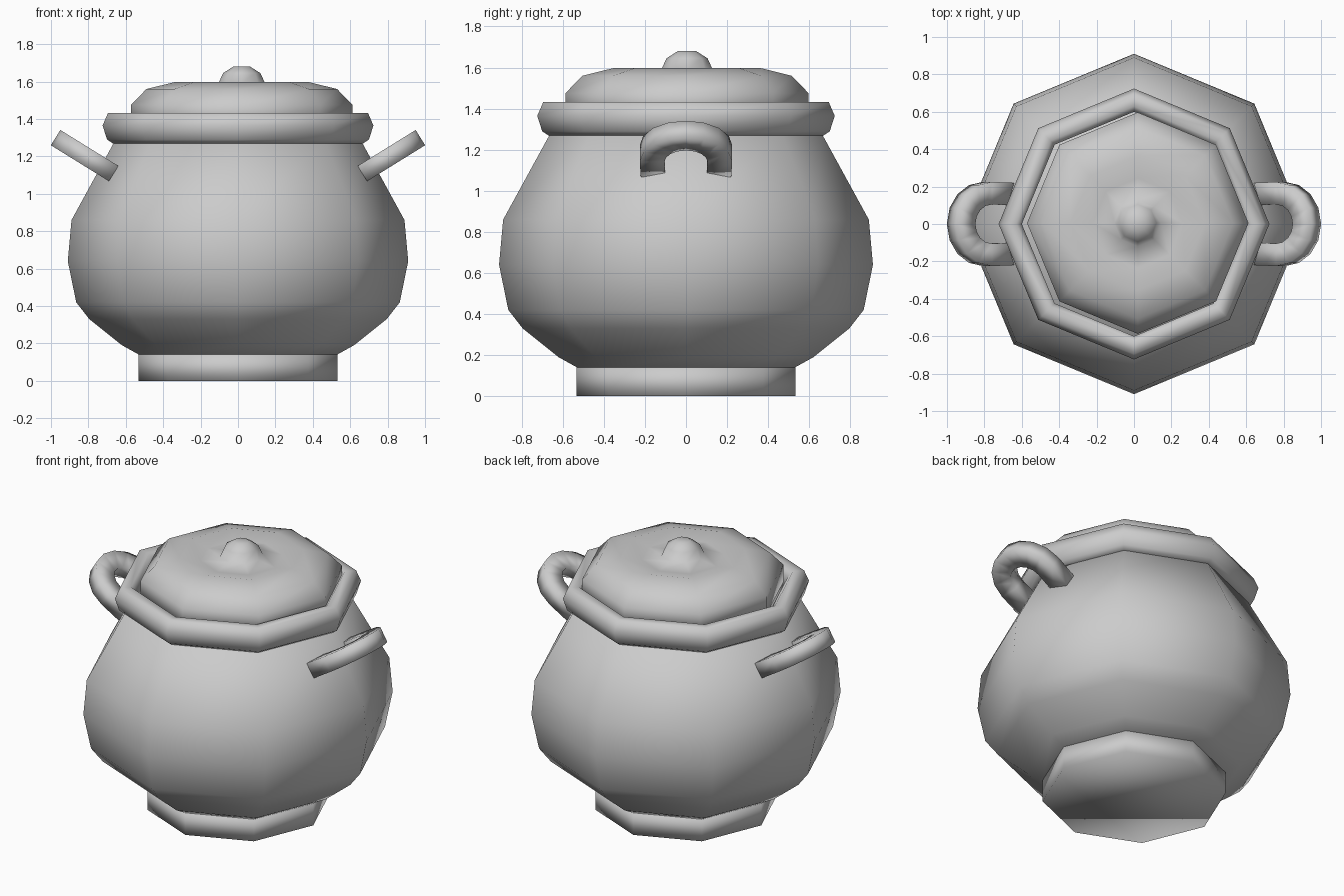
import bpy, bmesh, math
from mathutils import Vector

if "Cube" in bpy.data.objects:
    bpy.data.objects.remove(bpy.data.objects["Cube"])

grey = bpy.data.materials.new("clay_grey")
grey.diffuse_color = (0.6, 0.6, 0.6, 1)
grey.use_nodes = True
grey.node_tree.nodes["Principled BSDF"].inputs["Base Color"].default_value = grey.diffuse_color


def finish(name, bm):
    bmesh.ops.recalc_face_normals(bm, faces=bm.faces)
    for f in bm.faces:
        f.smooth = True
    mesh = bpy.data.meshes.new(name)
    bm.to_mesh(mesh)
    bm.free()
    mesh.materials.append(grey)
    ob = bpy.data.objects.new(name, mesh)
    bpy.context.collection.objects.link(ob)
    return ob


def bridge(bm, a, b):
    n = len(a)
    for i in range(n):
        bm.faces.new((a[i], a[(i + 1) % n], b[(i + 1) % n], b[i]))


def lathe(name, profile, centre=(0, 0), closed=False, sides=8):
    """Turn (radius, z) points around an upright axis, corners on the axes."""
    bm = bmesh.new()
    rings = []
    for r, z in profile:
        rings.append([bm.verts.new((centre[0] + r * math.cos(math.tau * i / sides),
                                    centre[1] + r * math.sin(math.tau * i / sides), z))
                      for i in range(sides)])
    for a, b in zip(rings, rings[1:]):
        bridge(bm, a, b)
    if closed:
        bridge(bm, rings[-1], rings[0])
    else:
        bm.faces.new(rings[0])
        bm.faces.new(rings[-1])
    return finish(name, bm)


# Foot ring under the pot
lathe("foot", [(0.532, 0), (0.532, 0.14)])

# Round belly
lathe("body", [(0.53, 0.14), (0.62, 0.19), (0.795, 0.33), (0.865, 0.42),
               (0.91, 0.64), (0.89, 0.86), (0.66, 1.28)])

# Thick collar around the mouth
lathe("rim", [(0.60, 1.27), (0.67, 1.27), (0.70, 1.29), (0.724, 1.365),
              (0.695, 1.432), (0.63, 1.432), (0.60, 1.40)], closed=True)

# Lid with a shallow dip rising into the knob, sitting slightly off centre
lathe("lid", [(0.592, 1.36), (0.592, 1.475), (0.51, 1.56), (0.36, 1.597),
              (0.24, 1.572), (0.125, 1.59), (0.10, 1.645), (0.045, 1.68)],
      centre=(0.02, 0.005))


# Looped side handles, tilted upward
def handle(name, side):
    along = Vector((0.85, 0, 0.527)).normalized()
    normal = Vector((-along.z, 0, along.x))
    origin = Vector((0.665, 0, 1.108))
    # Centre line in the handle plane with its outward direction
    path = [((0.0, 0.16), (0, 1))]
    for k in range(9):
        a = math.pi / 2 - math.pi * k / 8
        path.append(((0.14 + 0.165 * math.cos(a), 0.165 * math.sin(a)),
                     (math.cos(a), math.sin(a))))
    path.append(((0.0, -0.16), (0, -1)))
    bm = bmesh.new()
    rings = []
    for (u, v), (du, dv) in path:
        ring = []
        for s, t in ((1, 1), (-1, 1), (-1, -1), (1, -1)):
            p = (origin + along * (u + s * 0.06 * du) + normal * t * 0.048
                 + Vector((0, v + s * 0.06 * dv, 0)))
            ring.append(bm.verts.new((p.x * side, p.y, p.z)))
        rings.append(ring)
    for a, b in zip(rings, rings[1:]):
        bridge(bm, a, b)
    bm.faces.new(rings[0])
    bm.faces.new(rings[-1])
    finish(name, bm)


handle("right_handle", 1)
handle("left_handle", -1)
